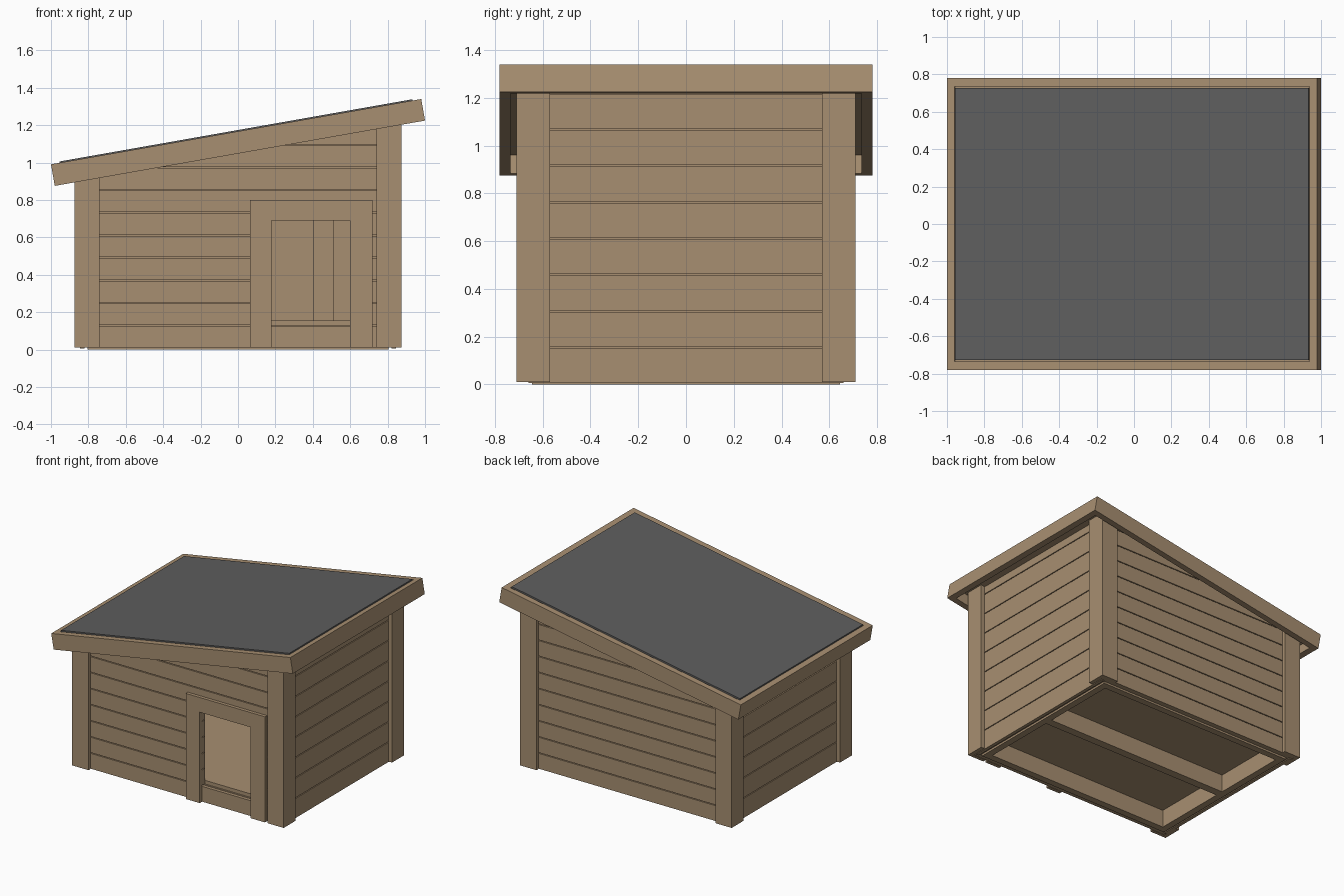
import bpy, bmesh, math
from mathutils import Vector, Matrix

if "Cube" in bpy.data.objects:
    bpy.data.objects.remove(bpy.data.objects["Cube"])


def material(name, rgb):
    m = bpy.data.materials.new(name)
    m.diffuse_color = (*rgb, 1)
    m.use_nodes = True
    m.node_tree.nodes["Principled BSDF"].inputs["Base Color"].default_value = m.diffuse_color
    return m


WOOD = material("tan wood", (0.39, 0.275, 0.165))
FELT = material("grey roofing felt", (0.112, 0.112, 0.112))

# Roof frame: tilted about y, its middle at ROOF_MID
TILT = math.radians(10)
ROOF_MID = Vector((0, 0, 1.1075))
ROOF_UP = Vector((-math.sin(TILT), 0, math.cos(TILT)))
DECK_LOW = 0.02
ROOF = Matrix.Translation(ROOF_MID) @ Matrix.Rotation(-TILT, 4, 'Y')


def add_prism(bm, pts, direction):
    """Extrude a polygon of 3D points, and cut off anything above the roof deck."""
    part = bmesh.new()
    face = part.faces.new([part.verts.new(p) for p in pts])
    ext = bmesh.ops.extrude_face_region(part, geom=[face], use_keep_orig=True)
    top = [g for g in ext["geom"] if isinstance(g, bmesh.types.BMVert)]
    bmesh.ops.translate(part, verts=top, vec=direction)
    bmesh.ops.recalc_face_normals(part, faces=part.faces[:])
    return part


def merge(bm, part, clip=False):
    if clip:
        geom = part.verts[:] + part.edges[:] + part.faces[:]
        cut = bmesh.ops.bisect_plane(part, geom=geom, plane_co=ROOF_MID + ROOF_UP * DECK_LOW,
                                     plane_no=ROOF_UP, clear_outer=True)
        edges = [g for g in cut["geom_cut"] if isinstance(g, bmesh.types.BMEdge)]
        if edges:
            bmesh.ops.edgenet_fill(part, edges=edges)
        bmesh.ops.recalc_face_normals(part, faces=part.faces[:])
    tmp = bpy.data.meshes.new("tmp")
    part.to_mesh(tmp)
    part.free()
    bm.from_mesh(tmp)
    bpy.data.meshes.remove(tmp)


def finish(bm, name, mat, matrix=None):
    me = bpy.data.meshes.new(name)
    bm.to_mesh(me)
    bm.free()
    me.materials.append(mat)
    ob = bpy.data.objects.new(name, me)
    if matrix:
        ob.matrix_world = matrix
    bpy.context.collection.objects.link(ob)
    return ob


def boxes(name, items, mat=WOOD, clip=False, matrix=None):
    """One object from boxes given as (x0, x1, y0, y1, z0, z1)."""
    bm = bmesh.new()
    for x0, x1, y0, y1, z0, z1 in items:
        pts = [(x0, y0, z0), (x1, y0, z0), (x1, y1, z0), (x0, y1, z0)]
        merge(bm, add_prism(bm, pts, (0, 0, z1 - z0)), clip)
    return finish(bm, name, mat, matrix)


def rows(start, pitch, gap=0.006, top=1.4):
    z = start
    while z < top:
        yield z, z + pitch - gap
        z += pitch


# Door opening
DX0, DX1, DZ0, DZ1 = 0.18, 0.60, 0.13, 0.69


def around_door(x0, x1, y0, y1, z0, z1):
    if z1 <= DZ0 + 0.001 or z0 >= DZ1:
        return [(x0, x1, y0, y1, z0, z1)]
    out = [(x0, DX0, y0, y1, z0, z1), (DX1, x1, y0, y1, z0, z1)]
    if z1 > DZ1:
        out.append((DX0, DX1, y0, y1, DZ1, z1))
    if z0 < DZ0 - 0.01:
        out.append((DX0, DX1, y0, y1, z0, DZ0))
    return out


# Base frame and floor
boxes("base_frame", [
    (-0.805, 0.805, -0.645, -0.595, 0, 0.13),
    (-0.805, 0.805, 0.595, 0.645, 0, 0.13),
    (-0.805, -0.755, -0.595, 0.595, 0, 0.13),
    (0.755, 0.805, -0.595, 0.595, 0, 0.13),
    (-0.755, 0.755, -0.03, 0.03, 0, 0.13)])
boxes("floor", [(-0.805, 0.805, -0.645, 0.645, 0.13, 0.155)])

# Inner wall sheets behind the siding
boxes("front_lining", around_door(-0.82, 0.82, -0.66, -0.648, 0.012, 1.4), clip=True)
boxes("back_lining", [(-0.82, 0.82, 0.648, 0.66, 0.012, 1.4)], clip=True)
boxes("side_linings", [(s - 0.006, s + 0.006, -0.648, 0.648, 0.012, 1.4)
                       for s in (-0.814, 0.814)], clip=True)
boxes("back_studs", [(x, x + 0.11, 0.60, 0.648, 0.155, 1.4) for x in (-0.51, -0.055, 0.40)],
      clip=True)

# Horizontal siding boards
front = []
for z0, z1 in rows(0.012, 0.1205):
    front += around_door(-0.845, 0.845, -0.685, -0.66, z0, z1)
boxes("front_siding", front, clip=True)
boxes("back_siding", [(-0.845, 0.845, 0.66, 0.685, a, b) for a, b in rows(0.012, 0.1205)],
      clip=True)
for name, x in (("left_siding", -0.845), ("right_siding", 0.82)):
    boxes(name, [(x, x + 0.025, -0.66, 0.66, a, b) for a, b in rows(0.006, 0.152)], clip=True)

# L-shaped corner posts
for sx, side in ((-1, "left"), (1, "right")):
    for sy, end in ((-1, "front"), (1, "back")):
        prof = [(0.875, 0.71), (0.74, 0.71), (0.74, 0.685), (0.845, 0.685),
                (0.845, 0.57), (0.875, 0.57)]
        bm = bmesh.new()
        merge(bm, add_prism(bm, [(sx * x, sy * y, 0.01) for x, y in prof], (0, 0, 1.4)), True)
        finish(bm, f"{end}_{side}_corner_post", WOOD)

# Door frame with mitred top corners
FX0, FX1, FZ0, FZ1 = 0.065, 0.72, 0.01, 0.80
bm = bmesh.new()
for prof in ([(FX0, FZ0), (DX0, FZ0), (DX0, DZ1), (FX0, FZ1)],
             [(DX1, FZ0), (FX1, FZ0), (FX1, FZ1), (DX1, DZ1)],
             [(FX0, FZ1), (DX0, DZ1), (DX1, DZ1), (FX1, FZ1)]):
    merge(bm, add_prism(bm, [(x, -0.71, z) for x, z in prof], (0, 0.025, 0)))
finish(bm, "door_frame", WOOD)

# Tilted roof: fascia boards, deck and felt
L, T = 1.005, 0.0585
for name, y in (("front_fascia", -0.78), ("back_fascia", 0.735)):
    boxes(name, [(-L, L, y, y + 0.045, -T, T)], matrix=ROOF)
boxes("left_fascia", [(-L, -L + 0.042, -0.735, 0.735, -T, T)], matrix=ROOF)
boxes("right_fascia", [(L - 0.042, L, -0.735, 0.735, -T, T)], matrix=ROOF)
boxes("roof_deck", [(-L + 0.042, L - 0.042, -0.735, 0.735, DECK_LOW, 0.05)], matrix=ROOF)
boxes("roof_felt", [(-L + 0.046, L - 0.046, -0.727, 0.727, 0.05, T + 0.007)],
      mat=FELT, matrix=ROOF)
